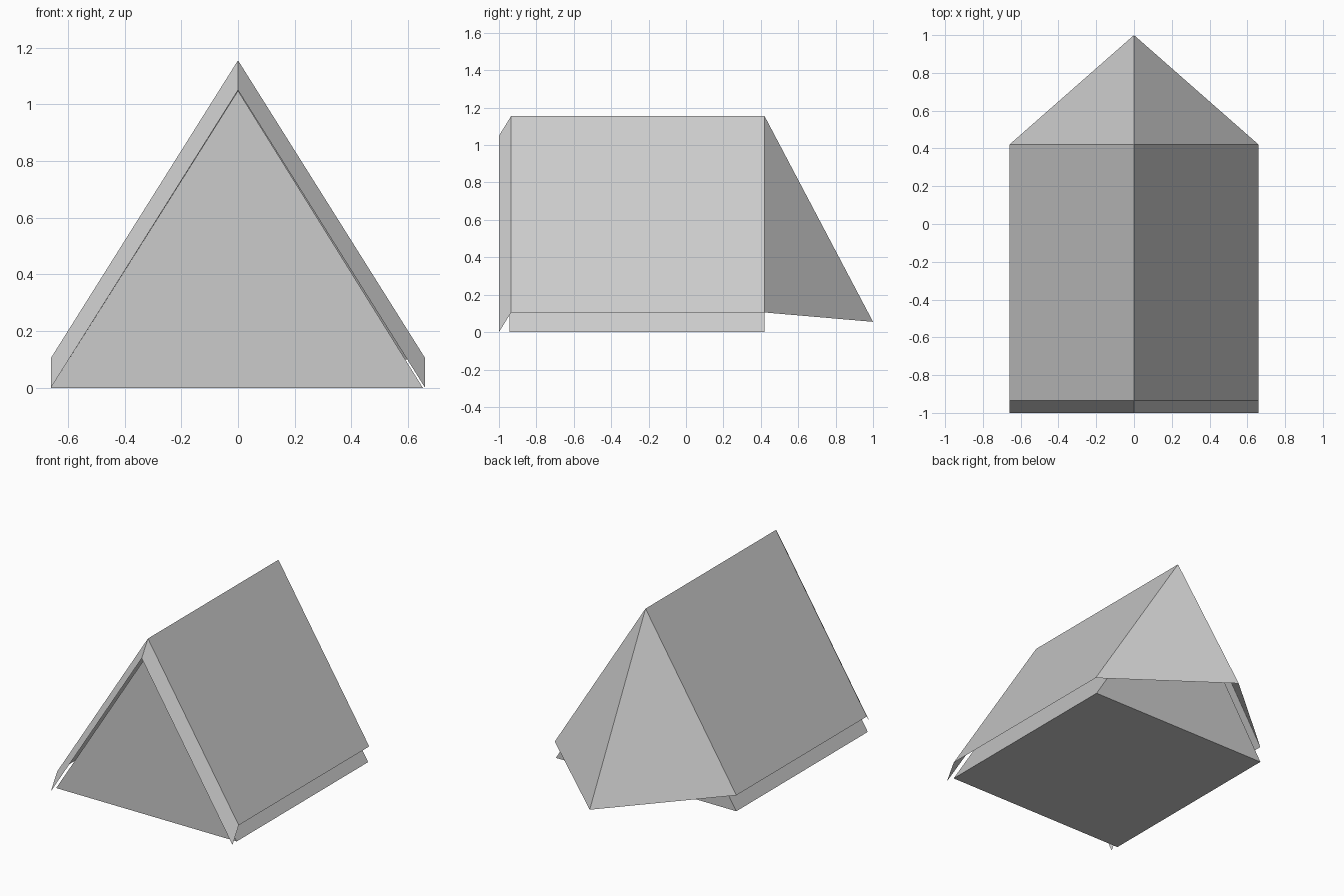
import bpy
import bmesh

cube = bpy.data.objects.get("Cube")
if cube:
    bpy.data.objects.remove(cube, do_unlink=True)

HALF = 0.66                      # half width at the eaves
RIDGE, EAVE = 1.155, 0.105       # fly sheet heights
DROP = 0.105                     # gap between fly sheet and inner tent
FRONT, BACK = -0.935, 0.42

canvas = bpy.data.materials.new("grey canvas")
canvas.use_nodes = True
canvas.diffuse_color = (0.6, 0.6, 0.6, 1)
bsdf = canvas.node_tree.nodes["Principled BSDF"]
bsdf.inputs["Base Color"].default_value = canvas.diffuse_color
bsdf.inputs["Roughness"].default_value = 0.9


def finish(name, bm):
    mesh = bpy.data.meshes.new(name)
    bm.to_mesh(mesh)
    bm.free()
    mesh.materials.append(canvas)
    obj = bpy.data.objects.new(name, mesh)
    bpy.context.collection.objects.link(obj)


def mirrored_sheet(name, points):
    """One flat panel on the +x side and its mirror image on the -x side."""
    bm = bmesh.new()
    bm.faces.new([bm.verts.new(p) for p in points])
    bm.faces.new([bm.verts.new((-x, y, z)) for x, y, z in reversed(points)])
    bmesh.ops.remove_doubles(bm, verts=bm.verts, dist=0.0001)
    finish(name, bm)


def prism(name, profile, y0, y1):
    """Closed solid: an x-z profile extruded along y."""
    bm = bmesh.new()
    face = bm.faces.new([bm.verts.new((x, y0, z)) for x, z in profile])
    new = bmesh.ops.extrude_face_region(bm, geom=[face], use_keep_orig=True)["geom"]
    moved = [g for g in new if isinstance(g, bmesh.types.BMVert)]
    bmesh.ops.translate(bm, verts=moved, vec=(0, y1 - y0, 0))
    bmesh.ops.recalc_face_normals(bm, faces=bm.faces)
    finish(name, bm)


# Inner tent with groundsheet
prism("inner_tent", [(-HALF, 0), (HALF - 0.008, 0), (0, RIDGE - DROP - 0.002)],
      FRONT - 0.01, BACK)

# Fly sheet over the ridge
mirrored_sheet("fly_sheet", [(0, FRONT, RIDGE), (HALF, FRONT, EAVE),
                             (HALF, BACK, EAVE), (0, BACK, RIDGE)])

# Sloping trim around the entrance
mirrored_sheet("entrance_trim", [(0, -1, RIDGE - DROP), (HALF, -1, 0),
                                 (HALF, FRONT, EAVE), (0, FRONT, RIDGE)])

# Pointed rear awning
mirrored_sheet("rear_awning", [(0, BACK, RIDGE), (HALF, BACK, EAVE), (0, 1, 0.055)])
